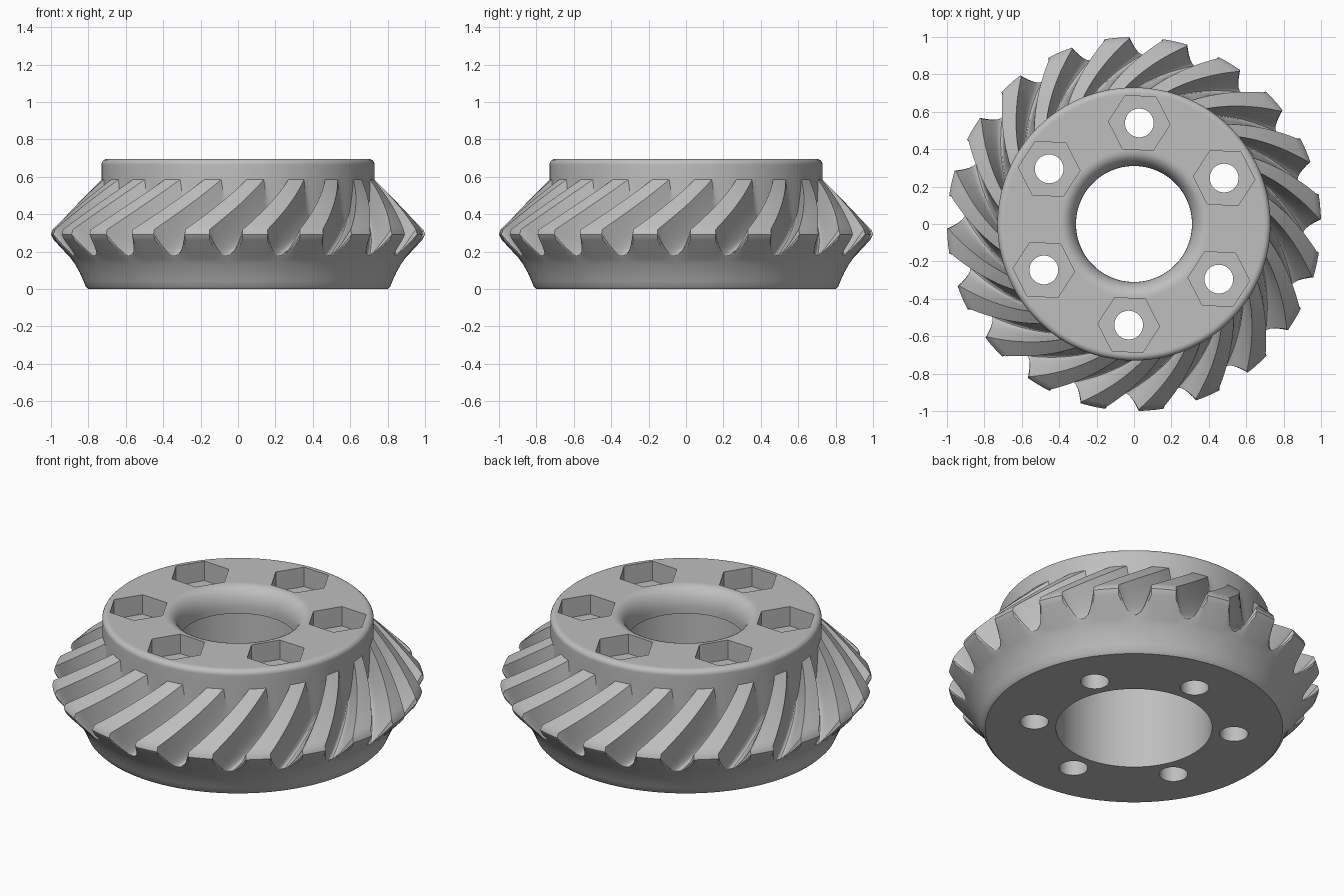
import bpy, bmesh, math
from mathutils import Matrix, Vector

cube = bpy.data.objects.get("Cube")
if cube:
    bpy.data.objects.remove(cube, do_unlink=True)

TEETH = 20
STEP = math.tau / TEETH
PHASE = math.radians(86.3)     # valley centre at the large end
TWIST = math.radians(20)       # spiral from large end to small end
STEPS = 12                     # rows along each tooth

steel = bpy.data.materials.new("grey_steel")
steel.use_nodes = True
grey = (0.52, 0.52, 0.52, 1)
steel.diffuse_color = grey
steel.node_tree.nodes["Principled BSDF"].inputs["Base Color"].default_value = grey


def lerp(a, b, t):
    return a + (b - a) * t


# One tooth pitch: (position, height), valley in the middle and crest at the ends
def pitch_columns(s):
    half = STEP * lerp(0.30, 0.285, s)
    cols = []
    for i in range(-7, 8):
        u = i / 7
        cols.append((u * half, abs(u) ** 2.2))
    for k in (1, 2):
        cols.append((lerp(half, STEP - half, k / 3), 1.0))
    return cols


def ring(bm, s, root, tip):
    verts = []
    turn = PHASE + TWIST * (1 - s) * (1 + 0.12 * (1 - s)) / 1.12
    for n in range(TEETH):
        for a, h in pitch_columns(s):
            r, z = lerp(root[0], tip[0], h), lerp(root[1], tip[1], h)
            ang = turn + n * STEP + a
            verts.append(bm.verts.new((r * math.cos(ang), r * math.sin(ang), z)))
    return verts


def arc(cx, cz, rx, rz, a0, a1, n):
    return [(cx + rx * math.cos(math.radians(lerp(a0, a1, i / n))),
             cz + rz * math.sin(math.radians(lerp(a0, a1, i / n)))) for i in range(n + 1)]


# Profiles above and below the toothed band
bore_lip = arc(0.39, 0.58, 0.08, 0.115, 180, 90, 8)
top_rim = arc(0.70, 0.665, 0.03, 0.03, 90, 0, 5)
upper = [(0.42, 0), (0.42, 0.55), (0.31, 0.55)] + bore_lip + [(0.40, 0.695), (0.69, 0.695)] + top_rim + [(0.73, 0.62)]
lower = [(0.895, 0.165), (0.87, 0.13), (0.845, 0.085), (0.827, 0.045),
         (0.815, 0.015), (0.80, 0)]

# Gear body: rings from the bore, over the top, down the teeth to the base
bm = bmesh.new()
rings = [ring(bm, 0, p, p) for p in upper]
for i in range(STEPS + 1):
    s = i / STEPS
    root = (lerp(0.73, 0.905, s), lerp(0.375, 0.18, s))
    tip = (lerp(0.73, 0.992, s), lerp(0.585, 0.318, s))
    rings.append(ring(bm, s, root, tip))
rings.append(ring(bm, 1, (0.904, 0.178), (1.0, 0.292)))
rings.append(ring(bm, 1, (0.902, 0.175), (0.985, 0.262)))
rings += [ring(bm, 1, p, p) for p in lower]
count = len(rings[0])
for i, low in enumerate(rings):
    high = rings[(i + 1) % len(rings)]
    for j in range(count):
        k = (j + 1) % count
        bm.faces.new((low[j], high[j], high[k], low[k]))
bmesh.ops.recalc_face_normals(bm, faces=bm.faces[:])
mesh = bpy.data.meshes.new("spiral_bevel_gear")
bm.to_mesh(mesh)
bm.free()
mesh.materials.append(steel)
gear = bpy.data.objects.new("spiral_bevel_gear", mesh)
bpy.context.collection.objects.link(gear)


# Six bolt holes with hexagonal nut pockets
def bolt_cutter(name, sides, radius, z0, z1):
    cbm = bmesh.new()
    for n in range(6):
        ang = math.radians(87 + 60 * n)
        pos = Vector((0.541 * math.cos(ang), 0.541 * math.sin(ang), (z0 + z1) / 2))
        bmesh.ops.create_cone(cbm, cap_ends=True, segments=sides, radius1=radius,
                              radius2=radius, depth=z1 - z0,
                              matrix=Matrix.Translation(pos) @ Matrix.Rotation(ang + math.pi / 2, 4, 'Z')
                              @ Matrix.Rotation(math.pi / 2 if sides == 6 and CORNER_ON_Y else 0, 4, 'Z'))
    cmesh = bpy.data.meshes.new(name)
    cbm.to_mesh(cmesh)
    cbm.free()
    cmesh.materials.append(steel)
    cutter = bpy.data.objects.new(name, cmesh)
    cutter.hide_render = True
    bpy.context.collection.objects.link(cutter)
    return cutter


CORNER_ON_Y = True             # cone primitives start with a corner on the y axis
bpy.context.view_layer.objects.active = gear
gear.select_set(True)
for cutter in (bolt_cutter("bolt_holes", 32, 0.077, -0.1, 0.9),
               bolt_cutter("nut_pockets", 6, 0.165, 0.58, 0.9)):
    mod = gear.modifiers.new(cutter.name, 'BOOLEAN')
    mod.operation = 'DIFFERENCE'
    mod.solver = 'EXACT'
    mod.object = cutter
    bpy.ops.object.modifier_apply(modifier=mod.name)
    bpy.data.objects.remove(cutter, do_unlink=True)

# Smooth flanks with crisp crest edges
bpy.ops.object.shade_smooth_by_angle(angle=math.radians(32))
weighted = gear.modifiers.new("even_shading", 'WEIGHTED_NORMAL')
weighted.keep_sharp = True
